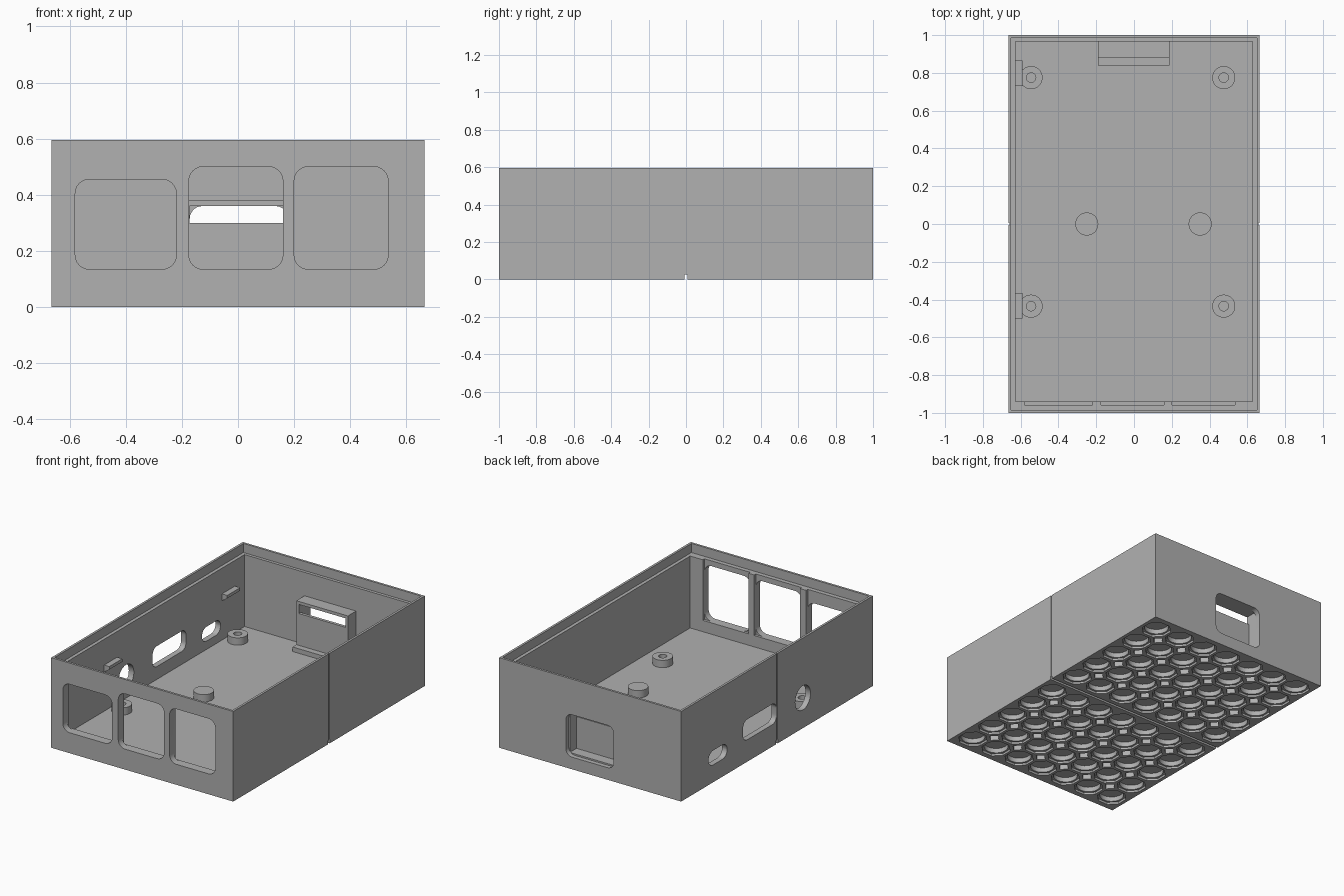
import bpy, bmesh, math
from mathutils import Vector

if "Cube" in bpy.data.objects:
    bpy.data.objects.remove(bpy.data.objects["Cube"], do_unlink=True)

grey = bpy.data.materials.new("plain_grey")
grey.use_nodes = True
COLOUR = (0.44, 0.44, 0.44, 1)
grey.diffuse_color = COLOUR
grey.node_tree.nodes["Principled BSDF"].inputs["Base Color"].default_value = COLOUR

PLACE = {"X": lambda u, v, w: (w, u, v),
         "Y": lambda u, v, w: (u, w, v),
         "Z": lambda u, v, w: (u, v, w)}


def prism(bm, pts, axis, a, b):
    """Extrude a 2D outline along an axis from a to b."""
    put = PLACE[axis]
    low = [bm.verts.new(put(u, v, a)) for u, v in pts]
    high = [bm.verts.new(put(u, v, b)) for u, v in pts]
    bm.faces.new(low)
    bm.faces.new(high)
    n = len(pts)
    for i in range(n):
        j = (i + 1) % n
        bm.faces.new((low[i], low[j], high[j], high[i]))


def rect(u0, u1, v0, v1, r=0.0, steps=6):
    """Rectangle outline, with rounded corners when r is set."""
    if r == 0:
        return [(u0, v0), (u1, v0), (u1, v1), (u0, v1)]
    pts = []
    centres = [(u1 - r, v1 - r), (u0 + r, v1 - r), (u0 + r, v0 + r), (u1 - r, v0 + r)]
    for k, (cu, cv) in enumerate(centres):
        for s in range(steps + 1):
            t = math.pi / 2 * (k + s / steps)
            pts.append((cu + r * math.cos(t), cv + r * math.sin(t)))
    return pts


def ngon(cu, cv, r, n, turn=0.0):
    angles = [turn + 2 * math.pi * i / n for i in range(n)]
    return [(cu + r * math.cos(t), cv + r * math.sin(t)) for t in angles]


def make(name, pieces):
    """Build one object from (outline, axis, start, end) pieces."""
    bm = bmesh.new()
    for piece in pieces:
        prism(bm, *piece)
    bmesh.ops.recalc_face_normals(bm, faces=bm.faces)
    mesh = bpy.data.meshes.new(name)
    bm.to_mesh(mesh)
    bm.free()
    mesh.materials.append(grey)
    obj = bpy.data.objects.new(name, mesh)
    bpy.context.collection.objects.link(obj)
    return obj


def activate(obj):
    bpy.ops.object.select_all(action="DESELECT")
    obj.select_set(True)
    bpy.context.view_layer.objects.active = obj


def cut(obj, pieces):
    """Subtract a set of separate prisms from an object."""
    cutter = make("cutter", pieces)
    cutter.hide_render = True
    mod = obj.modifiers.new("cut", "BOOLEAN")
    mod.operation = "DIFFERENCE"
    mod.solver = "EXACT"
    mod.object = cutter
    activate(obj)
    bpy.ops.object.modifier_apply(modifier=mod.name)
    bpy.data.objects.remove(cutter, do_unlink=True)


HALF_X, TOP, FLOOR, LEDGE = 0.665, 0.595, 0.06, 0.535

# Case body: outer block, main cavity and stepped recess for a lid
case = make("case_body", [(rect(-HALF_X, HALF_X, -1, 1), "Z", 0, TOP)])
cut(case, [(rect(-0.628, 0.628, -0.94, 0.965), "Z", FLOOR, 0.7)])
cut(case, [(rect(-0.65, 0.65, -0.985, 0.985), "Z", LEDGE, 0.7)])

# Front windows, with a shallow panel pocket behind each one
windows = [(-0.58, -0.22, 0.455), (-0.175, 0.16, 0.5), (0.2, 0.535, 0.5)]
cut(case, [(rect(a, b, 0.135, top, 0.05), "Y", -1.1, -0.9) for a, b, top in windows])
cut(case, [(rect(a, b, 0.135, 0.56), "Y", -0.957, -0.9) for a, b, top in windows])

# Back opening
cut(case, [(rect(-0.172, 0.178, 0.08, 0.36, 0.045), "Y", 0.93, 1.1)])

# Side ports: round hole, wide slot, small slot
cut(case, [(ngon(-0.27, 0.2, 0.08, 32), "X", -0.8, -0.6),
           (rect(0.005, 0.355, 0.145, 0.28, 0.045), "X", -0.8, -0.6),
           (rect(0.52, 0.715, 0.115, 0.21, 0.047), "X", -0.8, -0.6)])

# Seam between the two halves
cut(case, [(rect(-0.004, 0.004, -0.1, 0.7), "X", side * 0.66, side * 0.7)
           for side in (-1, 1)])
cut(case, [(rect(-0.008, 0.008, -0.1, 0.025), "X", -0.8, 0.8)])

# Underside grid: octagonal recess, round socket and diamond gaps
STEP_X, STEP_Y = 0.186, 0.19
octagons, sockets, diamonds = [], [], []
for side in (-1, 1):
    for row in range(5):
        y = side * (0.12 + STEP_Y * row)
        for col in range(7):
            x = STEP_X * (col - 3)
            octagons.append((ngon(x, y, 0.091, 8, math.pi / 8), "Z", -0.1, 0.014))
            sockets.append((ngon(x, y, 0.074, 20), "Z", -0.1, 0.045))
            if row < 4 and col < 6:
                spot = (x + STEP_X / 2, y + side * STEP_Y / 2)
                diamonds.append((ngon(*spot, 0.036, 4), "Z", -0.1, 0.045))
cut(case, octagons)
cut(case, sockets)
cut(case, diamonds)

# Screw standoffs and solid locating pegs on the floor
standoffs = make("standoffs", [(ngon(x, y, 0.061, 32), "Z", 0.05, 0.108)
                               for x in (-0.545, 0.475) for y in (-0.435, 0.775)])
cut(standoffs, [(ngon(x, y, 0.025, 24), "Z", 0.065, 0.2)
                for x in (-0.545, 0.475) for y in (-0.435, 0.775)])
pegs = make("locating_pegs", [(ngon(x, 0, 0.061, 32), "Z", 0.05, 0.108)
                              for x in (-0.25, 0.35)])

# Retaining clips on the side wall
wedge = [(-0.635, 0.365), (-0.59, 0.365), (-0.59, 0.345), (-0.635, 0.315)]
clips = make("wall_clips", [(wedge, "Y", y, y + 0.135) for y in (-0.5, 0.73)])

# Socket holder inside the back wall
holder = make("socket_holder", [
    (rect(-0.19, 0.187, 0.88, 0.97), "Z", 0.36, 0.38),
    (rect(-0.19, -0.172, 0.88, 0.97), "Z", 0.05, 0.36),
    (rect(0.17, 0.187, 0.88, 0.97), "Z", 0.05, 0.36),
    (rect(-0.172, 0.17, 0.88, 0.9), "Z", 0.05, 0.3),
    (rect(-0.19, 0.187, 0.84, 0.97), "Z", 0.05, 0.09)])

for part in (case, standoffs, pegs, clips, holder):
    activate(part)
    bpy.ops.object.shade_smooth_by_angle(angle=math.radians(30))
